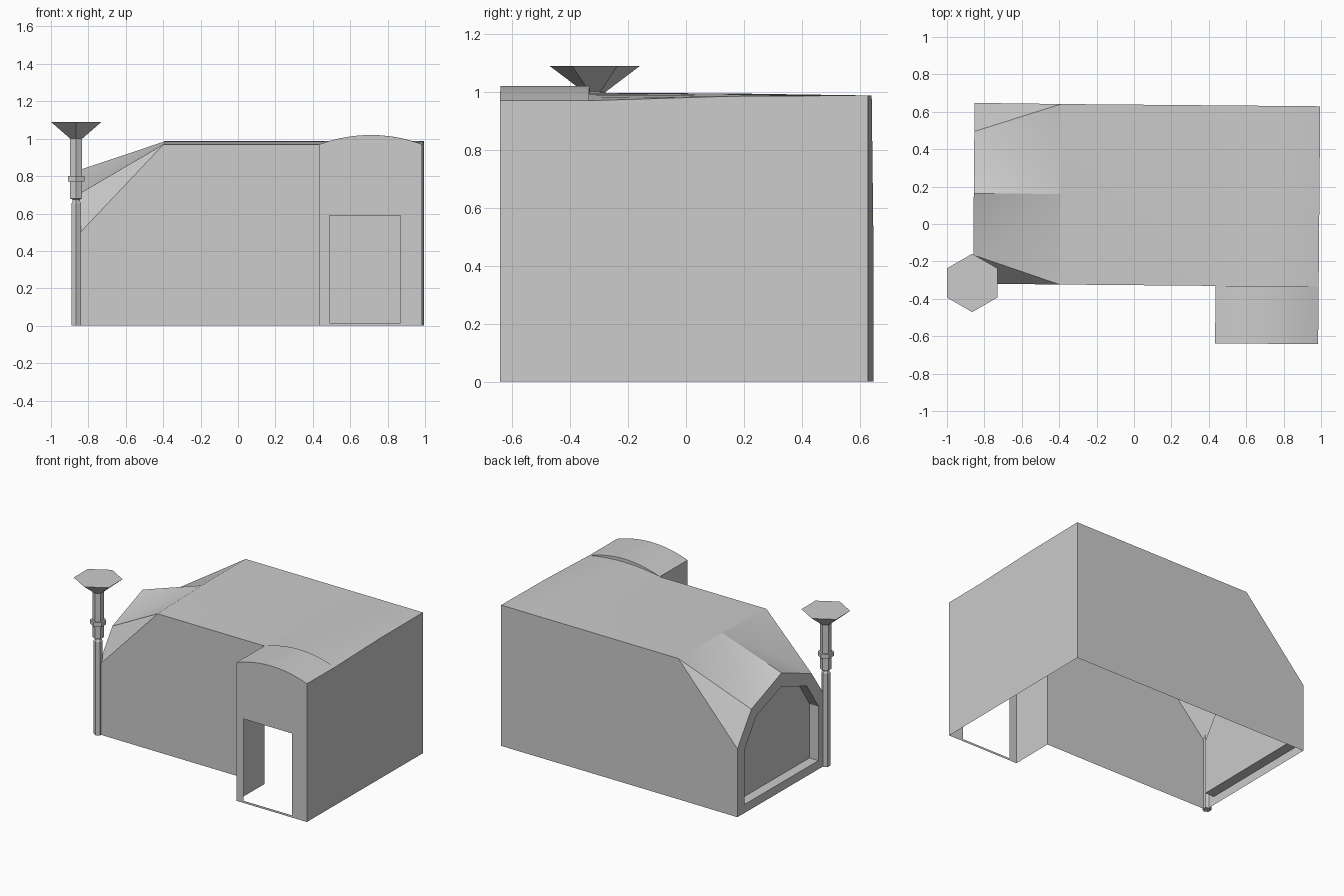
import bpy, bmesh, math

if "Cube" in bpy.data.objects:
    bpy.data.objects.remove(bpy.data.objects["Cube"])

SKEW = -0.0087            # the building sits very slightly turned
LEFT, RIGHT, BACK, FRONT = -0.858, 0.99, 0.638, -0.327
PORCH_L, PORCH_F, MID = 0.439, -0.634, 0.157
STEPS = 10


def make(name, bm, smooth=True, turn=SKEW):
    bmesh.ops.remove_doubles(bm, verts=bm.verts, dist=1e-5)
    bmesh.ops.recalc_face_normals(bm, faces=bm.faces)
    me = bpy.data.meshes.new(name)
    bm.to_mesh(me)
    bm.free()
    ob = bpy.data.objects.new(name, me)
    bpy.context.collection.objects.link(ob)
    ob.rotation_euler.z = turn
    if smooth:
        bpy.ops.object.select_all(action='DESELECT')
        ob.select_set(True)
        bpy.context.view_layer.objects.active = ob
        bpy.ops.object.shade_smooth_by_angle(angle=math.radians(30))
    return ob


def face(bm, pts):
    return bm.faces.new([bm.verts.new(p) for p in pts])


def bump(t):
    return 4 * t * (1 - t)


# Hall: cross-sections lofted from the arched left end to the square right end
def square(x, lift=0.0):
    return [(x, FRONT, 0), (x, FRONT, 0.48), (x, FRONT, 0.97 + 0.027 * lift),
            (x, MID, 0.985 + 0.01 * lift), (x, BACK, 0.988),
            (x, BACK, 0.48), (x, BACK, 0)]


arch = [(-0.483, 0), (-0.483, 0.48), (-0.33, 0.70), (0, 0.83),
        (0.33, 0.70), (0.483, 0.48), (0.483, 0)]
end = [(LEFT, MID + y, z) for y, z in arch]
arch_x = [(PORCH_L + (RIGHT - PORCH_L) * i / STEPS, i / STEPS) for i in range(STEPS + 1)]
sections = [end, square(-0.395)] + [square(x, bump(t)) for x, t in arch_x]

bm = bmesh.new()
for k, (a, b) in enumerate(zip(sections, sections[1:])):
    for i in range(6):
        if k >= 2 and i < 2:
            continue              # open towards the porch
        if k > 0:
            face(bm, [a[i], b[i], b[i + 1], a[i + 1]])
        elif i < 3:               # folded corners of the sloping end
            face(bm, [a[i], b[i], b[i + 1]])
            face(bm, [a[i], b[i + 1], a[i + 1]])
        else:
            face(bm, [a[i], b[i], a[i + 1]])
            face(bm, [b[i], b[i + 1], a[i + 1]])
# Right wall, continuing along the porch
face(bm, [(RIGHT, PORCH_F, 0), (RIGHT, PORCH_F, 0.97)] + sections[-1][2:5] + [(RIGHT, BACK, 0)])
make("hall", bm)

# Window: arched frame, reveal and recessed pane
inner = [(-0.405, 0.06), (-0.405, 0.44), (-0.28, 0.63), (0, 0.735),
         (0.28, 0.63), (0.405, 0.44), (0.405, 0.06)]
rings = [end] + [[(LEFT + d, MID + y, z) for y, z in inner] for d in (0, 0.07)]
bm = bmesh.new()
for a, b in zip(rings, rings[1:]):
    for i in range(7):
        j = (i + 1) % 7
        face(bm, [a[i], a[j], b[j], b[i]])
face(bm, rings[-1])
make("end_window", bm, smooth=False)

# Porch: side wall, front with door opening, barrel roof
bm = bmesh.new()
top = [(x, 0.97 + 0.05 * bump(t)) for x, t in arch_x]
face(bm, [(PORCH_L, PORCH_F, 0), (PORCH_L, FRONT, 0), (PORCH_L, FRONT, 0.97), (PORCH_L, PORCH_F, 0.97)])
D0, D1, SILL, HEAD = 0.495, 0.875, 0.015, 0.59
front = [[(PORCH_L, 0), (RIGHT, 0), (D1, SILL), (D0, SILL)],
         [(PORCH_L, 0), (D0, SILL), (D0, HEAD), (PORCH_L, 0.97)],
         [(D1, SILL), (RIGHT, 0), (RIGHT, 0.97), (D1, HEAD)],
         [(D0, HEAD), (D1, HEAD)] + top[::-1]]
for poly in front:
    face(bm, [(x, PORCH_F, z) for x, z in poly])
for i in range(STEPS):
    (x0, z0), (x1, z1) = top[i], top[i + 1]
    face(bm, [(x0, PORCH_F, z0), (x1, PORCH_F, z1), (x1, FRONT, z1), (x0, FRONT, z0)])
    # small step down to the hall roof
    face(bm, [(x0, FRONT, z0), (x1, FRONT, z1),
              (x1, FRONT, sections[i + 3][2][2]), (x0, FRONT, sections[i + 2][2][2])])
make("porch", bm)

# Chimney pipe: six-sided turned profile with collar and flared top
profile = [(0.029, 0), (0.029, 0.655), (0.022, 0.665), (0.022, 0.675), (0.037, 0.68),
           (0.037, 0.77), (0.051, 0.77), (0.051, 0.80), (0.037, 0.80),
           (0.037, 1.0), (0.156, 1.09)]
bm = bmesh.new()
rings = [[(r * math.cos(math.radians(90 + 60 * k)), r * math.sin(math.radians(90 + 60 * k)), z)
          for k in range(6)] for r, z in profile]
for a, b in zip(rings, rings[1:]):
    for k in range(6):
        j = (k + 1) % 6
        face(bm, [a[k], a[j], b[j], b[k]])
face(bm, rings[0])
face(bm, rings[-1])
pipe = make("chimney_pipe", bm, smooth=False, turn=0)
pipe.location = (-0.865, -0.315, 0)
